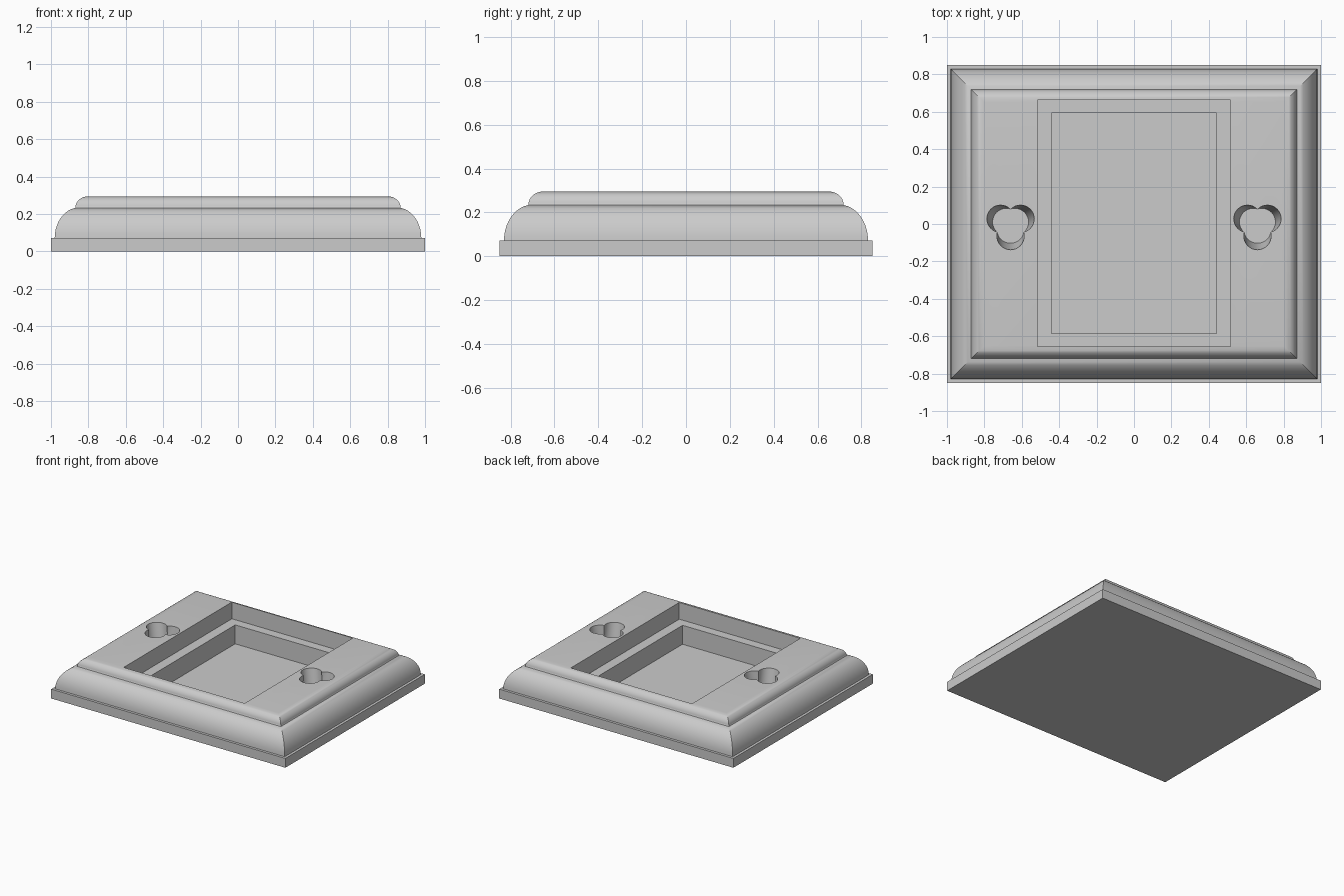
import bpy
import bmesh
from math import cos, sin, pi, radians

cube = bpy.data.objects.get("Cube")
if cube:
    bpy.data.objects.remove(cube, do_unlink=True)

HALF_X, HALF_Y, TOP = 1.0, 0.85, 0.295

grey = bpy.data.materials.new("plain grey")
grey.use_nodes = True
grey.diffuse_color = (0.6, 0.6, 0.6, 1)
grey.node_tree.nodes["Principled BSDF"].inputs["Base Color"].default_value = (0.6, 0.6, 0.6, 1)


def loft(name, rings):
    """Join rings of points, listed from bottom to top, into a closed solid."""
    bm = bmesh.new()
    loops = [[bm.verts.new(p) for p in ring] for ring in rings]
    n = len(loops[0])
    for low, high in zip(loops, loops[1:]):
        for i in range(n):
            j = (i + 1) % n
            bm.faces.new((low[i], low[j], high[j], high[i]))
    bm.faces.new(loops[0][::-1])
    bm.faces.new(loops[-1])
    bmesh.ops.recalc_face_normals(bm, faces=bm.faces)
    mesh = bpy.data.meshes.new(name)
    bm.to_mesh(mesh)
    bm.free()
    mesh.materials.append(grey)
    obj = bpy.data.objects.new(name, mesh)
    bpy.context.collection.objects.link(obj)
    return obj


def rectangle(hx, hy, z, cy=0.0):
    return [(-hx, cy - hy, z), (hx, cy - hy, z), (hx, cy + hy, z), (-hx, cy + hy, z)]


def circle(cx, cy, r, z, sides=32):
    return [(cx + r * cos(2 * pi * i / sides), cy + r * sin(2 * pi * i / sides), z)
            for i in range(sides)]


def carve(target, cutter):
    cutter.hide_render = True
    mod = target.modifiers.new("cut", "BOOLEAN")
    mod.operation = "DIFFERENCE"
    mod.solver = "EXACT"
    mod.object = cutter
    bpy.context.view_layer.objects.active = target
    bpy.ops.object.modifier_apply(modifier=mod.name)
    bpy.data.objects.remove(cutter, do_unlink=True)


# Moulded plate: square foot, broad rounded side, small bead on top
profile = [(0, 0), (0, 0.072)]
for i in range(11):
    a = radians(81) * i / 10
    profile.append((0.15 - 0.13 * cos(a), 0.072 + 0.163 * sin(a)))
for i in range(9):
    a = pi / 2 * i / 8
    profile.append((0.198 - 0.067 * cos(a), 0.235 + (TOP - 0.235) * sin(a)))
plate = loft("moulded_plate", [rectangle(HALF_X - d, HALF_Y - d, z) for d, z in profile])

# Stepped rectangular recess
carve(plate, loft("recess_upper", [rectangle(0.517, 0.66, z, 0.004) for z in (0.166, 0.4)]))
carve(plate, loft("recess_lower", [rectangle(0.44, 0.59, z, 0.004) for z in (0.02, 0.2)]))

# Three-lobed sockets whose lobes lean in towards the middle
FLOOR, ABOVE = 0.1, 0.335
for cx in (-0.66, 0.66):
    for angle in (30, 150, 270):
        a = radians(angle)
        rings = []
        for z in (FLOOR, ABOVE):
            reach = 0.062 - 0.035 * (TOP - z) / (TOP - FLOOR)
            rings.append(circle(cx + reach * cos(a), reach * sin(a) - 0.003, 0.073, z))
        carve(plate, loft("socket_lobe", rings))

bpy.ops.object.select_all(action="DESELECT")
plate.select_set(True)
bpy.context.view_layer.objects.active = plate
bpy.ops.object.shade_smooth_by_angle(angle=radians(28))
